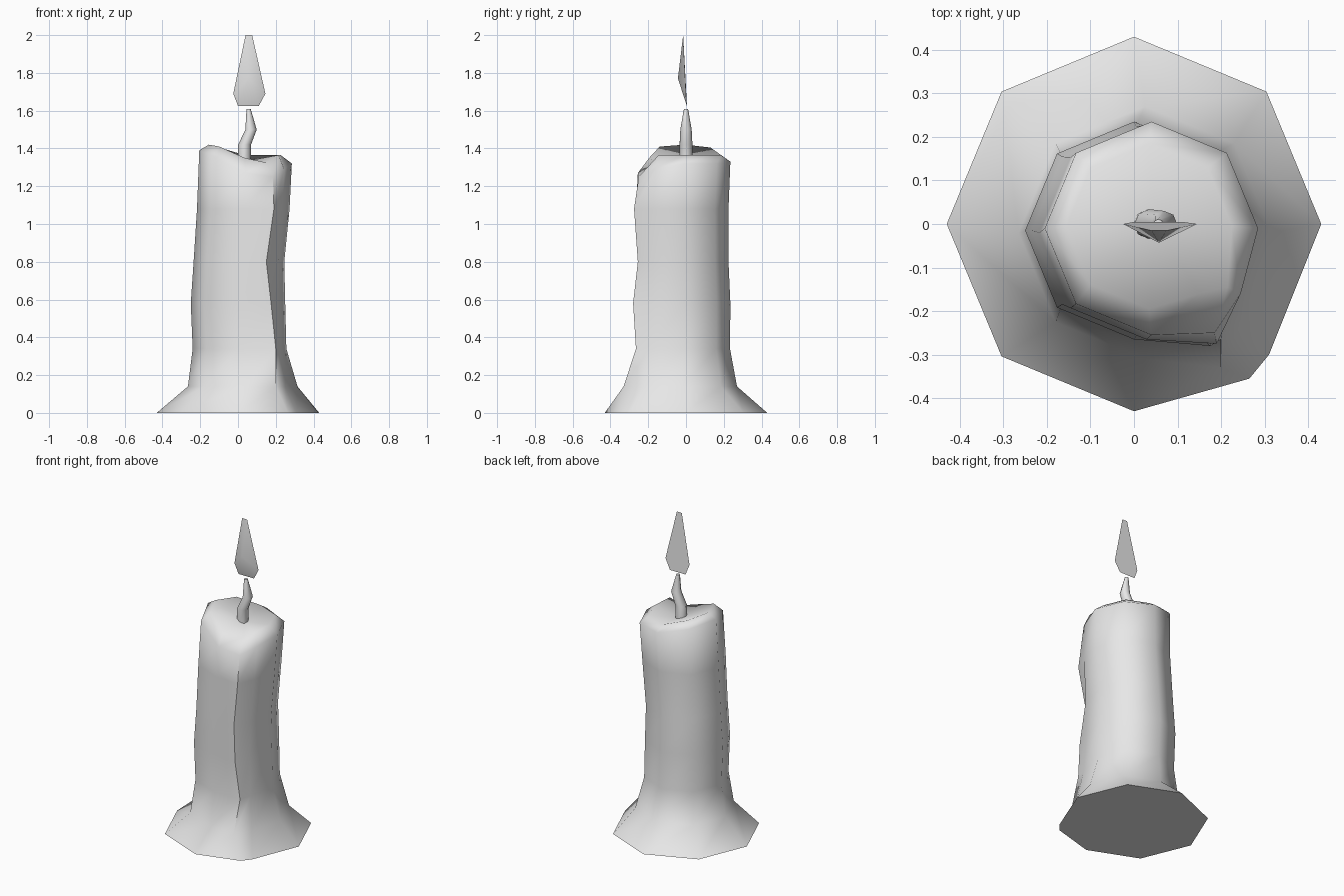
import bpy, bmesh
from math import cos, sin, radians

if "Cube" in bpy.data.objects:
    bpy.data.objects.remove(bpy.data.objects["Cube"])

GREY = (0.8, 0.8, 0.8, 1)
grey = bpy.data.materials.new("pale grey")
grey.use_nodes = True
grey.diffuse_color = GREY
grey.node_tree.nodes["Principled BSDF"].inputs["Base Color"].default_value = GREY


def loft(name, rings, cap_start=True, tip=None, angle=60):
    """Skin a stack of rings, closing the end with a cap or a centre point."""
    bm = bmesh.new()
    loops = [[bm.verts.new(p) for p in ring] for ring in rings]
    n = len(loops[0])
    for low, high in zip(loops, loops[1:]):
        for i in range(n):
            j = (i + 1) % n
            bm.faces.new((low[i], low[j], high[j], high[i]))
    if cap_start:
        bm.faces.new(loops[0][::-1])
    if tip:
        centre = bm.verts.new(tip)
        for i in range(n):
            bm.faces.new((loops[-1][i], loops[-1][(i + 1) % n], centre))
    else:
        bm.faces.new(loops[-1])
    bmesh.ops.recalc_face_normals(bm, faces=bm.faces)
    mesh = bpy.data.meshes.new(name)
    bm.to_mesh(mesh)
    bm.free()
    obj = bpy.data.objects.new(name, mesh)
    bpy.context.collection.objects.link(obj)
    mesh.materials.append(grey)
    bpy.ops.object.select_all(action="DESELECT")
    obj.select_set(True)
    bpy.context.view_layer.objects.active = obj
    bpy.ops.object.shade_smooth_by_angle(angle=radians(angle))
    return obj


def wax_ring(z, cx, cy, r, b, c):
    """Seven octagon corners, then the two corners of the drip."""
    heights = z if isinstance(z, list) else [z] * 9
    pts = [(cx + r * cos(radians(45 * i)), cy + r * sin(radians(45 * i))) for i in range(7)]
    return [(x, y, h) for (x, y), h in zip(pts + [b, c], heights)]


# Wax body: flared foot, wavering column, uneven rim and a sunken pool
rim = [1.32, 1.32, 1.33, 1.37, 1.39, 1.36, 1.27, 1.25, 1.29]
lip = [1.365, 1.365, 1.365, 1.405, 1.42, 1.41, 1.35, 1.325, 1.365]
body = [
    wax_ring(0, 0, 0, 0.43, (0.265, -0.355), (0.31, -0.30)),
    wax_ring(0.14, 0.025, -0.02, 0.29, (0.20, -0.33), (0.25, -0.22)),
    wax_ring(0.34, 0.008, -0.015, 0.248, (0.20, -0.265), (0.22, -0.19)),
    wax_ring(0.58, 0, -0.015, 0.25, (0.175, -0.28), (0.21, -0.18)),
    wax_ring(0.80, 0.005, -0.015, 0.24, (0.15, -0.255), (0.215, -0.18)),
    wax_ring(1.08, 0.028, -0.02, 0.245, (0.19, -0.275), (0.235, -0.17)),
    wax_ring(rim, 0.04, -0.01, 0.245, (0.185, -0.25), (0.245, -0.16)),
    wax_ring(lip, 0.035, -0.005, 0.19, (0.15, -0.16), (0.215, -0.145)),
]
loft("wax_body", body, tip=(0.05, 0, 1.335))

# Crooked wick
wick = [(1.33, 0.033, 0.034), (1.42, 0.035, 0.034), (1.50, 0.069, 0.03), (1.61, 0.056, 0.011)]
loft("wick", [[(x + r * cos(radians(45 * i)), r * sin(radians(45 * i)), z) for i in range(8)]
              for z, x, r in wick])

# Flame: thin kite with a flat back and a bulging front
outline = [(0, 0.005, 1.625), (0.11, 0.005, 1.625), (0.145, 0, 1.69),
           (0.075, -0.015, 2), (0.04, -0.015, 2), (-0.025, 0, 1.69)]
loft("flame", [outline], tip=(0.057, -0.043, 1.77))
